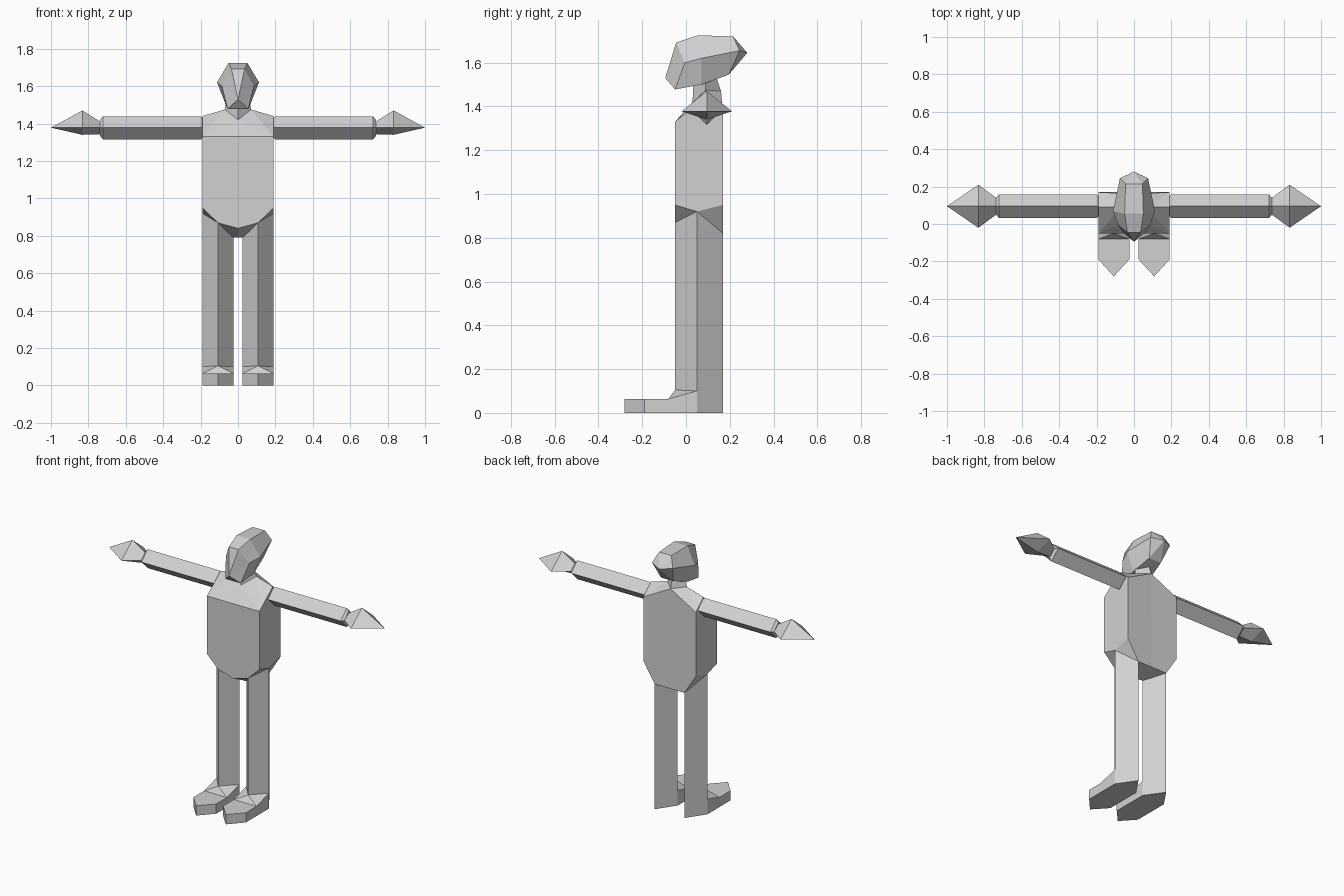
import bpy, bmesh

if "Cube" in bpy.data.objects:
    bpy.data.objects.remove(bpy.data.objects["Cube"])

grey = bpy.data.materials.new("light_grey")
grey.diffuse_color = (0.64, 0.64, 0.65, 1)
grey.use_nodes = True
grey.node_tree.nodes["Principled BSDF"].inputs["Base Color"].default_value = grey.diffuse_color


def finish(name, bm):
    bmesh.ops.remove_doubles(bm, verts=bm.verts, dist=0.0005)
    bmesh.ops.recalc_face_normals(bm, faces=bm.faces)
    me = bpy.data.meshes.new(name)
    bm.to_mesh(me)
    bm.free()
    me.materials.append(grey)
    ob = bpy.data.objects.new(name, me)
    bpy.context.collection.objects.link(ob)
    return ob


def loft(name, rings):
    """Skin a list of closed rings; a one-point ring closes to a tip."""
    bm = bmesh.new()
    vs = [[bm.verts.new(p) for p in r] for r in rings]
    for a, b in zip(vs, vs[1:]):
        n = max(len(a), len(b))
        for i in range(n):
            j = (i + 1) % n
            if len(a) == 1:
                bm.faces.new((a[0], b[i], b[j]))
            elif len(b) == 1:
                bm.faces.new((a[i], a[j], b[0]))
            else:
                bm.faces.new((a[i], a[j], b[j], b[i]))
    for r in (vs[0], vs[-1]):
        if len(r) > 2:
            bm.faces.new(r)
    return finish(name, bm)


# Torso: one half described by named corners, faces mirrored in x
P = dict(
    fs=(.19, -.05, 1.33), bs=(.19, .17, 1.37), sh=(.19, .09, 1.44),   # shoulder
    nf=(0, .03, 1.42), ns=(.07, .09, 1.475), nb=(0, .16, 1.47),       # neck base
    fh=(.19, -.05, .95), bh=(.19, .17, .95), mh=(.19, .05, .92),      # hip
    fl=(.108, -.05, .87), bl=(.108, .17, .82), il=(.025, .05, .79),   # leg sockets
    fc=(0, -.05, .84), bc=(0, .17, .82), ic=(0, .05, .79), ft=(0, -.05, 1.33), bt=(0, .17, 1.37))
half = ["ft fs fh fl fc", "nb bs bh bl bc", "fs sh bs bh mh fh",
        "ft nf fs", "nf ns fs", "ns sh fs", "ns nb bs", "ns bs sh",
        "fh fl mh", "bh bl mh", "fl fc ic il", "bl bc ic il", "fl mh bl il"]
bm = bmesh.new()
for s in (1, -1):
    for f in half:
        bm.faces.new([bm.verts.new((s * P[k][0], P[k][1], P[k][2])) for k in f.split()])
finish("torso", bm)

# Neck
loft("neck", [[(0, .03, 1.42), (.07, .09, 1.475), (0, .16, 1.47), (-.07, .09, 1.475)],
              [(0, .035, 1.54), (.06, .09, 1.54), (0, .13, 1.56), (-.06, .09, 1.54)]])


# Head: hexagonal rings from face to back of skull
def head_ring(top, mid, low):
    pts = [top, mid, low]
    return pts + [(-x, y, z) for x, y, z in reversed(pts)]


loft("head", [
    [(0, -.095, 1.53)],
    head_ring((.035, -.045, 1.692), (.085, -.005, 1.60), (.055, -.05, 1.478)),
    head_ring((.05, .055, 1.725), (.112, .07, 1.62), (.065, .07, 1.50)),
    head_ring((.045, .215, 1.72), (.075, .245, 1.655), (.045, .195, 1.545)),
    [(0, .28, 1.645)]])


# Limbs, mirrored left and right
def diamond(x, ry, up, down):
    return [(x, .095 - ry, 1.378), (x, .095, 1.378 + up),
            (x, .095 + ry, 1.378), (x, .095, 1.378 - down)]


for s, side in ((-1, "right"), (1, "left")):
    loft(side + "_arm", [diamond(s * x, r, r * .96, r) for x, r in
                         ((.185, .05), (.2, .063), (.722, .063), (.737, .045))])
    loft(side + "_hand", [diamond(s * .737, .045, .033, .035),
                          diamond(s * .832, .115, .092, .038),
                          [(s, .095, 1.378)]])

    # Leg: diamond column whose top follows the hip sockets
    plan = [(.108, -.05), (.19, .05), (.108, .17), (.025, .05)]
    tops = (.87, .92, .82, .79)
    loft(side + "_leg", [[(s * x, y, 0) for x, y in plan],
                         [(s * x, y, z) for (x, y), z in zip(plan, tops)]])

    # Foot: pointed sole with an instep rising to the ankle
    sole = [(.108, -.28), (.19, -.19), (.19, -.08), (.19, .05),
            (.108, .17), (.025, .05), (.025, -.08), (.025, -.19)]
    bm = bmesh.new()
    low = [bm.verts.new((s * x, y, 0)) for x, y in sole]
    top = [bm.verts.new((s * x, y, .1 if y > 0 else .064)) for x, y in sole]
    ankle = bm.verts.new((s * .108, -.05, .105))
    bm.faces.new(low)
    for i in range(8):
        j = (i + 1) % 8
        bm.faces.new((low[i], low[j], top[j], top[i]))
    bm.faces.new([top[i] for i in (0, 1, 2, 6, 7)])
    for a, b in ((2, 6), (2, 3), (6, 5), (3, 4), (4, 5)):
        bm.faces.new((top[a], top[b], ankle))
    finish(side + "_foot", bm)
